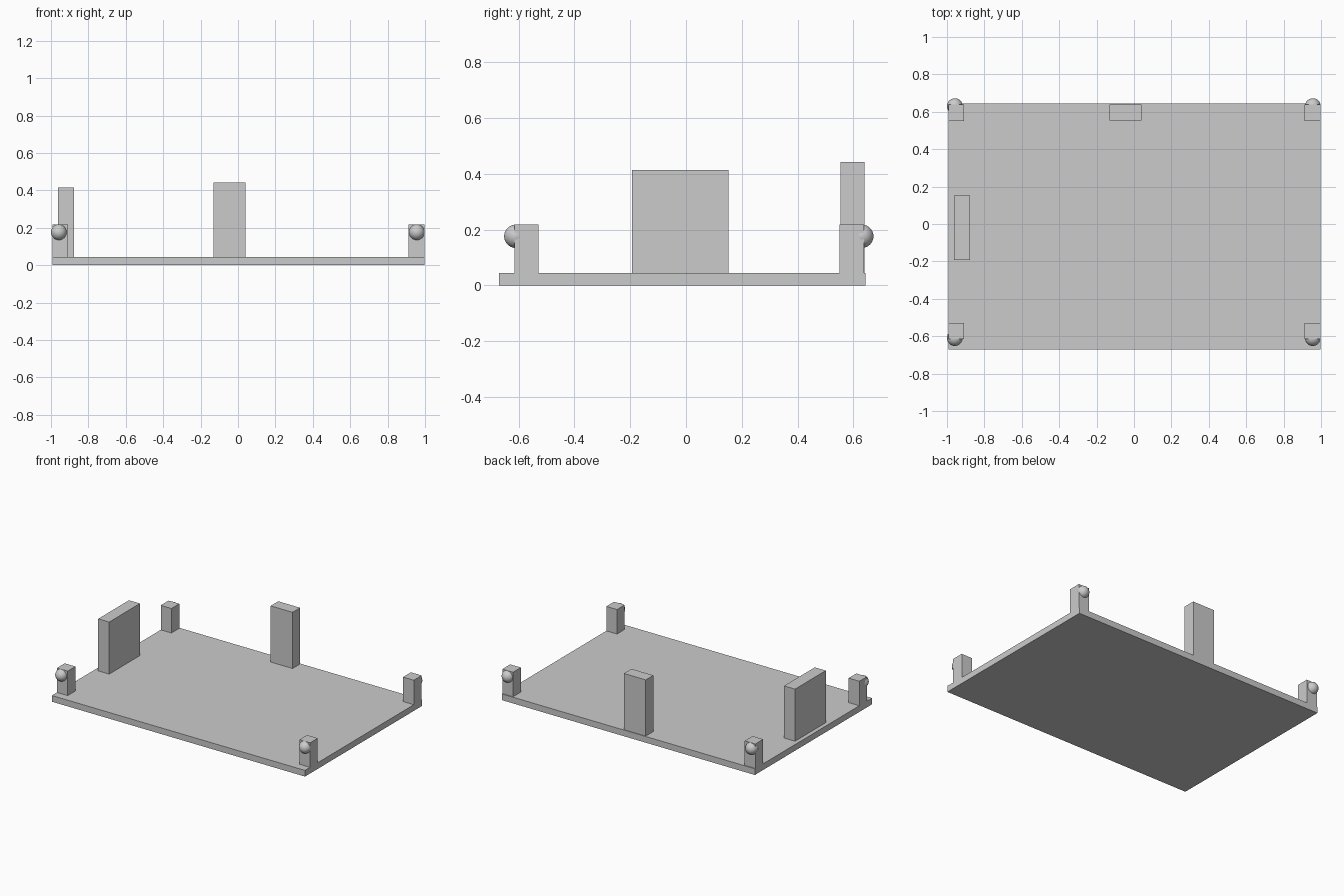
import bpy
import bmesh
from mathutils import Vector

cube = bpy.data.objects.get("Cube")
if cube:
    bpy.data.objects.remove(cube, do_unlink=True)

# One plain grey for every part
grey = bpy.data.materials.new("light_grey")
grey.use_nodes = True
grey.diffuse_color = (0.6, 0.6, 0.6, 1)
grey.node_tree.nodes["Principled BSDF"].inputs["Base Color"].default_value = grey.diffuse_color


def add_object(name, bm):
    mesh = bpy.data.meshes.new(name)
    bm.to_mesh(mesh)
    bm.free()
    mesh.materials.append(grey)
    obj = bpy.data.objects.new(name, mesh)
    bpy.context.collection.objects.link(obj)
    return obj


def box(name, low, high):
    low, high = Vector(low), Vector(high)
    size, middle = high - low, (low + high) / 2
    bm = bmesh.new()
    bmesh.ops.create_cube(bm, size=1)
    bmesh.ops.scale(bm, vec=size, verts=bm.verts)
    obj = add_object(name, bm)
    obj.location = middle
    return obj


def ball(name, centre, radius):
    bm = bmesh.new()
    bmesh.ops.create_uvsphere(bm, u_segments=32, v_segments=16, radius=radius)
    for face in bm.faces:
        face.smooth = True
    obj = add_object(name, bm)
    obj.location = centre
    return obj


# Base plate
TOP = 0.044
box("base_plate", (-0.992, -0.671, 0), (0.996, 0.644, TOP))

# Corner posts, each with a ball set into its outer face
sides = {"right": (-0.992, -0.908, -0.958), "left": (0.912, 0.996, 0.956)}
ends = {"front": (-0.614, -0.528, -0.61), "back": (0.55, 0.638, 0.63)}
for side, (x0, x1, ball_x) in sides.items():
    for end, (y0, y1, ball_y) in ends.items():
        box(f"{end}_{side}_post", (x0, y0, TOP), (x1, y1, 0.218))
        ball(f"{end}_{side}_ball", (ball_x, ball_y, 0.176), 0.042)

# Upright panels on the right and back edges
box("right_panel", (-0.963, -0.193, TOP), (-0.877, 0.152, 0.414))
box("back_panel", (-0.131, 0.554, TOP), (0.041, 0.639, 0.443))
